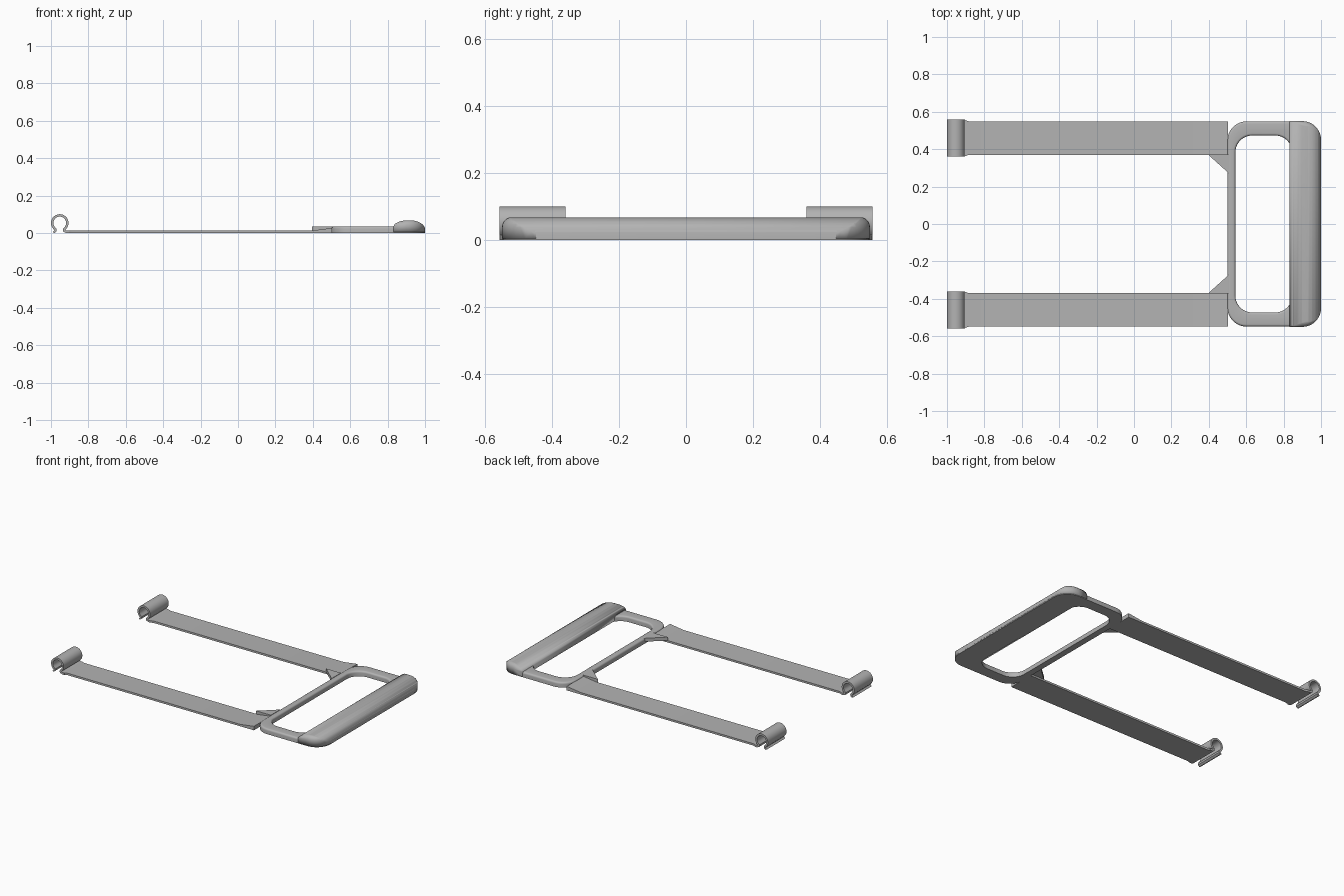
import bpy, bmesh, math

if "Cube" in bpy.data.objects:
    bpy.data.objects.remove(bpy.data.objects["Cube"])

grey = bpy.data.materials.new("plain grey")
grey.diffuse_color = (0.45, 0.45, 0.45, 1)
grey.use_nodes = True
grey.node_tree.nodes["Principled BSDF"].inputs["Base Color"].default_value = grey.diffuse_color


def finish(name, bm):
    bmesh.ops.recalc_face_normals(bm, faces=bm.faces)
    me = bpy.data.meshes.new(name)
    bm.to_mesh(me)
    bm.free()
    me.materials.append(grey)
    ob = bpy.data.objects.new(name, me)
    bpy.context.collection.objects.link(ob)
    bpy.context.view_layer.objects.active = ob
    bpy.ops.object.select_all(action='DESELECT')
    ob.select_set(True)
    bpy.ops.object.shade_smooth_by_angle(angle=math.radians(32))
    return ob


def extrude(bm, pts, vec):
    """Closed prism from a polygon."""
    face = bm.faces.new([bm.verts.new(p) for p in pts])
    res = bmesh.ops.extrude_face_region(bm, geom=[face])
    bmesh.ops.translate(bm, vec=vec, verts=[v for v in res["geom"] if isinstance(v, bmesh.types.BMVert)])


def rounded_rect(x0, x1, y, r, n=10):
    pts = []
    for k, (cx, cy) in enumerate([(x1 - r, y - r), (x0 + r, y - r), (x0 + r, r - y), (x1 - r, r - y)]):
        for i in range(n + 1):
            a = math.pi / 2 * (k + i / n)
            pts.append((cx + r * math.cos(a), cy + r * math.sin(a)))
    return pts


def round_top(bm, z, width, segs=4):
    edges = [e for e in bm.edges if all(abs(v.co.z - z) < 1e-5 for v in e.verts)
             and any(abs(f.normal.z) < 0.5 for f in e.link_faces)]
    bmesh.ops.bevel(bm, geom=edges, offset=width, segments=segs, profile=0.5, affect='EDGES')


# Handle frame: ring with rounded upper edges
bm = bmesh.new()
loops = [[bm.verts.new((x, y, z)) for x, y in pts]
         for pts, z in ((rounded_rect(0.5, 1.0, 0.548, 0.1), 0),
                        (rounded_rect(0.5, 1.0, 0.548, 0.1), 0.035),
                        (rounded_rect(0.542, 0.845, 0.473, 0.09), 0.035),
                        (rounded_rect(0.542, 0.845, 0.473, 0.09), 0))]
for k in range(4):
    a, b = loops[k], loops[(k + 1) % 4]
    for i in range(len(a)):
        j = (i + 1) % len(a)
        bm.faces.new((a[i], a[j], b[j], b[i]))
bmesh.ops.recalc_face_normals(bm, faces=bm.faces)
bm.normal_update()
round_top(bm, 0.035, 0.012)
finish("handle_frame", bm)

# Grip: domed bar trimmed to the rounded handle outline
bm = bmesh.new()
dome = [(1.01, 0.004), (0.832, 0.004), (0.832, 0.035)]
dome += [(0.915 - 0.083 * math.cos(t), 0.035 + 0.033 * math.sin(t))
         for t in [math.pi / 2 * i / 8 for i in range(1, 9)]]
dome += [(0.915 + 0.085 * math.sin(t), 0.02 + 0.048 * math.cos(t))
         for t in [math.pi / 2 * i / 10 for i in range(1, 11)]]
dome += [(1.01, 0.02)]
extrude(bm, [(x, -0.6, z) for x, z in dome], (0, 1.2, 0))
grip = finish("grip", bm)

bm = bmesh.new()
extrude(bm, [(x, y, 0) for x, y in rounded_rect(0.5, 1.0, 0.55, 0.1)], (0, 0, 0.0685))
bmesh.ops.recalc_face_normals(bm, faces=bm.faces)
bm.normal_update()
round_top(bm, 0.0685, 0.03, 5)
cutter = finish("grip_trim", bm)
cutter.hide_render = True
mod = grip.modifiers.new("trim", 'BOOLEAN')
mod.operation, mod.solver, mod.object = 'INTERSECT', 'EXACT', cutter
bpy.context.view_layer.objects.active = grip
while grip.modifiers[0] != mod:
    bpy.ops.object.modifier_move_up(modifier=mod.name)
bpy.ops.object.modifier_apply(modifier=mod.name)
bpy.data.objects.remove(cutter)

# Clip centre line: open ring with flared feet
T = 0.0065
path = [(-0.986, 0.0), (-0.976, 0.012), (-0.976, 0.02)]
path += [(-0.953 + 0.0405 * math.cos(a), 0.0535 + 0.0405 * math.sin(a))
         for a in [math.radians(232 - 284 * i / 24) for i in range(25)]]
path += [(-0.930, 0.02), (-0.930, 0.012), (-0.918, 0.0065), (-0.903, 0.0065)]


def offset(pts, d):
    out = []
    for i, p in enumerate(pts):
        a, b = pts[max(i - 1, 0)], pts[min(i + 1, len(pts) - 1)]
        dx, dz = b[0] - a[0], b[1] - a[1]
        n = math.hypot(dx, dz)
        out.append((p[0] - dz / n * d, max(0, p[1] + dx / n * d)))
    return out


for side, s in (("back", 1), ("front", -1)):
    # Strap: thin band, wider at the clip, rising at the handle
    bm = bmesh.new()
    rows = []
    for x, y0, y1, z in ((-0.91, 0.36, 0.558, 0.013), (-0.885, 0.369, 0.549, 0.013),
                         (0.4, 0.369, 0.549, 0.013), (0.503, 0.369, 0.549, 0.027)):
        rows.append([bm.verts.new((x, s * y, h)) for y, h in ((y0, 0), (y1, 0), (y1, z), (y0, z))])
    for a, b in zip(rows, rows[1:]):
        for i in range(4):
            j = (i + 1) % 4
            bm.faces.new((a[i], a[j], b[j], b[i]))
    bm.faces.new(rows[0])
    bm.faces.new(rows[-1])
    finish(side + "_strap", bm)

    # Gusset between strap and handle
    bm = bmesh.new()
    extrude(bm, [(0.395, s * 0.372, 0.012), (0.505, s * 0.372, 0.012), (0.505, s * 0.273, 0.012)], (0, 0, 0.023))
    finish(side + "_gusset", bm)

    # Clip
    bm = bmesh.new()
    outline = offset(path, T) + offset(path, -T)[::-1]
    extrude(bm, [(x, s * 0.36, z) for x, z in outline], (0, s * 0.198, 0))
    finish(side + "_clip", bm)
